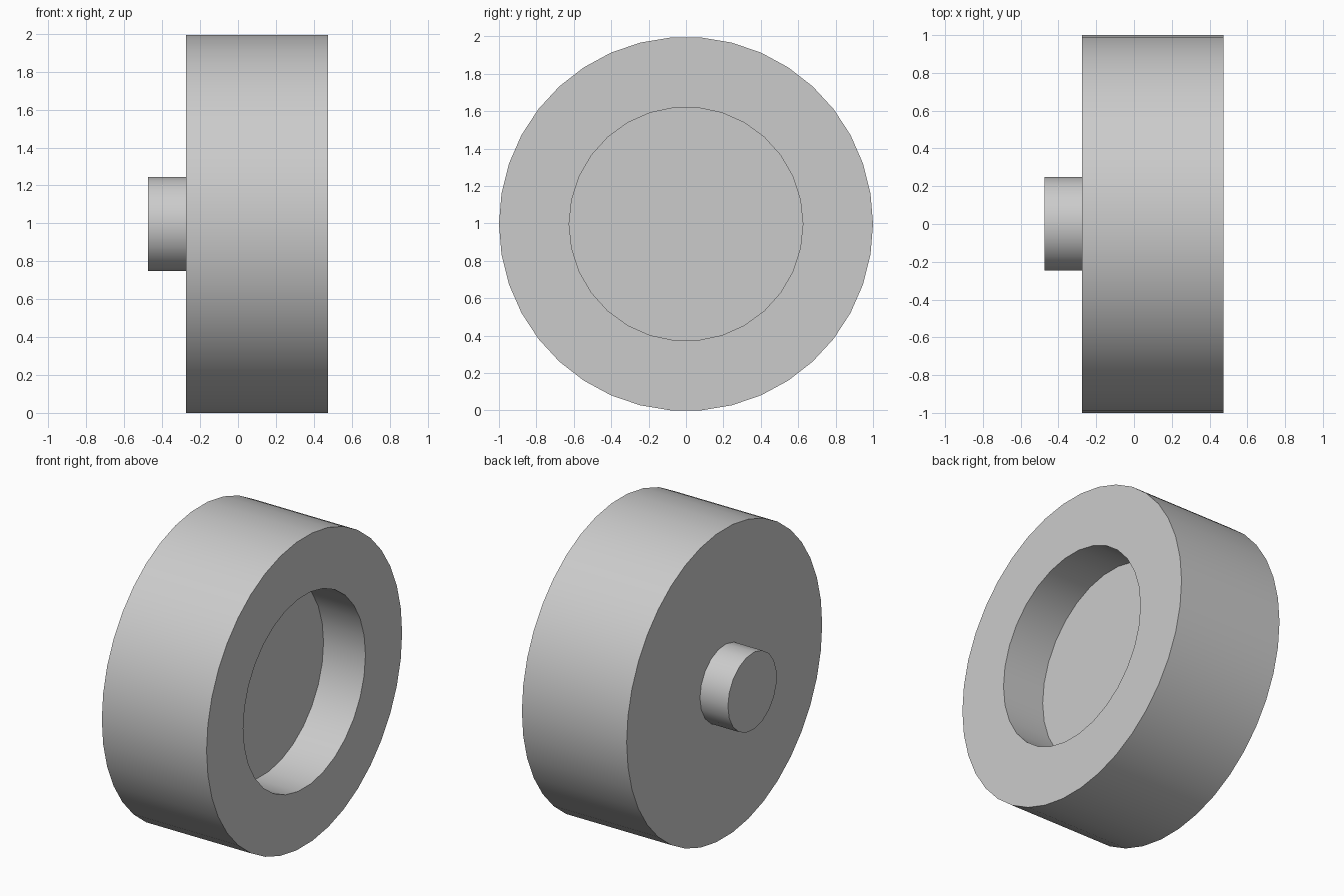
import bpy, bmesh
from math import cos, sin, pi, radians

cube = bpy.data.objects.get("Cube")
if cube:
    bpy.data.objects.remove(cube)

GREY = (0.6, 0.6, 0.6, 1)
mat = bpy.data.materials.new("plain grey")
mat.use_nodes = True
mat.diffuse_color = GREY
mat.node_tree.nodes["Principled BSDF"].inputs["Base Color"].default_value = GREY

SIDES, BORE_SIDES, KNOB_SIDES = 38, 30, 19
AXIS_Z = cos(pi / SIDES)     # the wheel rests on a flat facet
BACK, FRONT = -0.275, 0.475


def ring(bm, x, radius, sides):
    """Closed loop of edges around the x axis."""
    verts = [bm.verts.new((x, radius * cos(2 * pi * i / sides),
                           AXIS_Z + radius * sin(2 * pi * i / sides)))
             for i in range(sides)]
    edges = [bm.edges.new((verts[i - 1], verts[i])) for i in range(sides)]
    return verts, edges


def turned_part(name, rings, cap_first):
    """Bridge consecutive rings, close the last one and optionally the first."""
    bm = bmesh.new()
    loops = [ring(bm, *r) for r in rings]
    for (_, a), (_, b) in zip(loops, loops[1:]):
        bmesh.ops.bridge_loops(bm, edges=a + b)
    bm.faces.new(loops[-1][0])
    if cap_first:
        bm.faces.new(loops[0][0])
    bmesh.ops.recalc_face_normals(bm, faces=bm.faces[:])
    mesh = bpy.data.meshes.new(name)
    bm.to_mesh(mesh)
    bm.free()
    mesh.materials.append(mat)
    obj = bpy.data.objects.new(name, mesh)
    bpy.context.collection.objects.link(obj)
    bpy.ops.object.select_all(action='DESELECT')
    obj.select_set(True)
    bpy.context.view_layer.objects.active = obj
    bpy.ops.object.shade_smooth_by_angle(angle=radians(30))
    return obj


# Thick disc with a round recess in its +x face
turned_part("recessed_disc", [
    (BACK, 1, SIDES),
    (FRONT, 1, SIDES),
    (FRONT, 0.625, BORE_SIDES),
    (FRONT - 0.3, 0.625, BORE_SIDES),
], cap_first=True)

# Short stub on the -x face, open where it meets the disc
stub = turned_part("stub_shaft", [
    (BACK, 0.25, KNOB_SIDES),
    (BACK - 0.2, 0.25, KNOB_SIDES),
], cap_first=False)

# Make sure the open stub faces outward
end = max(stub.data.polygons, key=lambda p: len(p.vertices))
if end.normal.x > 0:
    stub.data.flip_normals()
